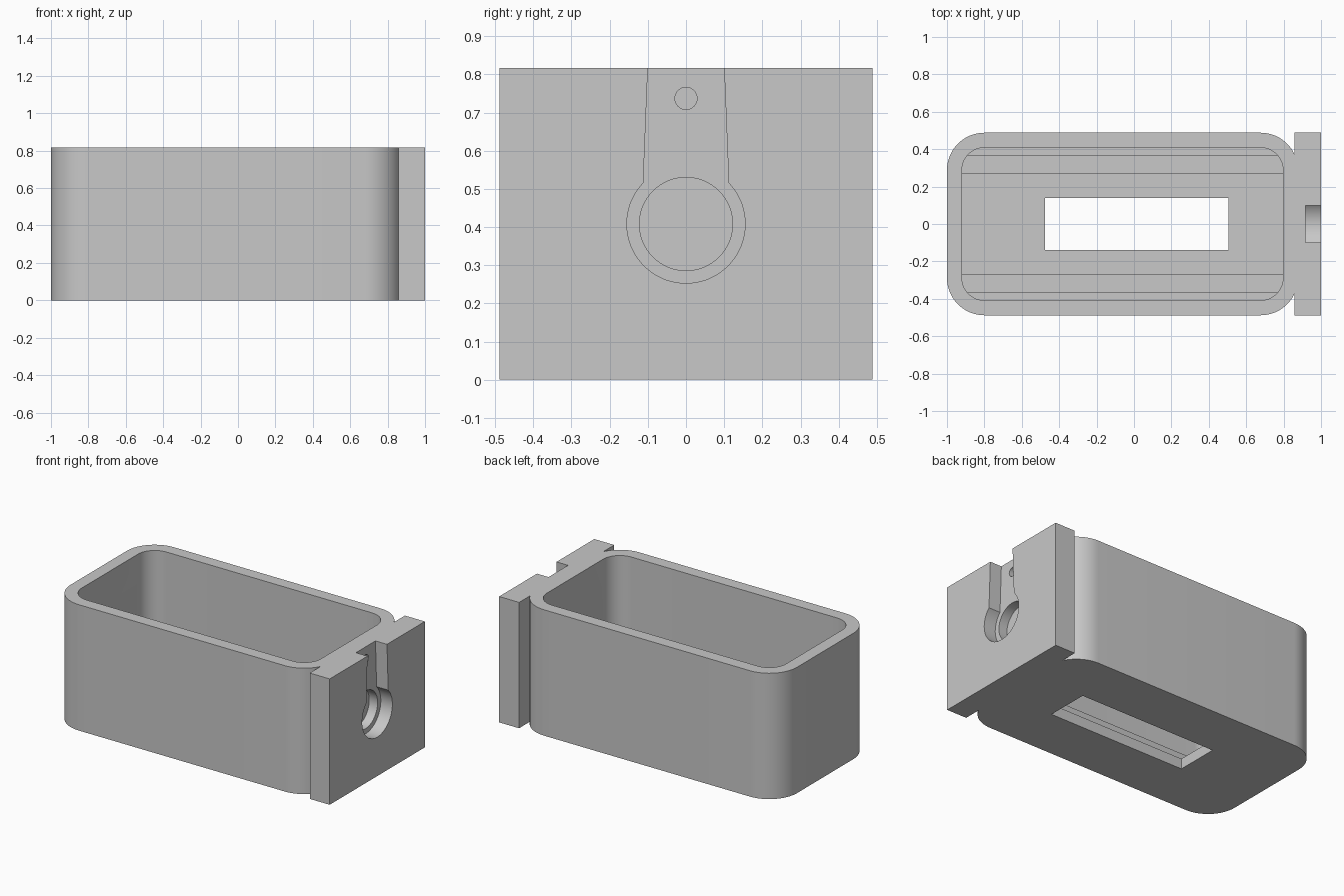
import bpy, bmesh
from math import radians, sin, cos, pi, asin, atan2

cube = bpy.data.objects.get("Cube")
if cube:
    bpy.data.objects.remove(cube, do_unlink=True)

H = 0.817           # total height
HALF_Y = 0.488      # half depth

grey = bpy.data.materials.new("plain_grey")
grey.use_nodes = True
grey.diffuse_color = (0.58, 0.58, 0.58, 1)
grey.node_tree.nodes["Principled BSDF"].inputs["Base Color"].default_value = grey.diffuse_color


def prism(name, outline, axis, low, high):
    """Extrude a 2D outline along z (outline is x, y) or along x (outline is y, z)."""
    def place(p, h):
        return (p[0], p[1], h) if axis == "z" else (h, p[0], p[1])
    bm = bmesh.new()
    face = bm.faces.new([bm.verts.new(place(p, low)) for p in outline])
    new = bmesh.ops.extrude_face_region(bm, geom=[face])["geom"]
    shift = (0, 0, high - low) if axis == "z" else (high - low, 0, 0)
    bmesh.ops.translate(bm, vec=shift, verts=[v for v in new if isinstance(v, bmesh.types.BMVert)])
    bmesh.ops.recalc_face_normals(bm, faces=bm.faces)
    mesh = bpy.data.meshes.new(name)
    bm.to_mesh(mesh)
    bm.free()
    mesh.materials.append(grey)
    obj = bpy.data.objects.new(name, mesh)
    bpy.context.collection.objects.link(obj)
    return obj


def arc(cx, cy, r, start, end, steps):
    return [(cx + r * cos(start + (end - start) * i / steps),
             cy + r * sin(start + (end - start) * i / steps)) for i in range(steps + 1)]


def circle(cx, cy, r, steps=64):
    return arc(cx, cy, r, 0, 2 * pi, steps)[:-1]


def rectangle(x0, x1, y0, y1):
    return [(x0, y0), (x1, y0), (x1, y1), (x0, y1)]


def rounded(x0, x1, y0, y1, r):
    corners = [(x1 - r, y1 - r), (x0 + r, y1 - r), (x0 + r, y0 + r), (x1 - r, y0 + r)]
    return [p for i, c in enumerate(corners) for p in arc(*c, r, i * pi / 2, (i + 1) * pi / 2, 16)]


def boolean(target, tool, operation):
    mod = target.modifiers.new(operation.lower(), "BOOLEAN")
    mod.operation, mod.object, mod.solver = operation, tool, "EXACT"
    bpy.context.view_layer.objects.active = target
    bpy.ops.object.modifier_apply(modifier=mod.name)
    bpy.data.objects.remove(tool, do_unlink=True)


# Rounded open box with its end mounting plate
box = prism("box_body", rounded(-1, 0.877, -HALF_Y, HALF_Y, 0.2), "z", 0, H)
boolean(box, prism("end_plate", rectangle(0.857, 1, -HALF_Y, HALF_Y), "z", 0, H), "UNION")

# Main cavity and the slot through the floor
FLOOR = 0.067
cavity = rounded(-0.92, 0.797, -0.408, 0.408, 0.12)
boolean(box, prism("cavity_cutter", cavity, "z", FLOOR, H + 0.1), "DIFFERENCE")
boolean(box, prism("slot_cutter", rectangle(-0.475, 0.505, -0.14, 0.14), "z", -0.1, FLOOR + 0.1), "DIFFERENCE")

# Two low rails along the floor, reaching into the end walls
for side in (-1, 1):
    low, high = sorted((side * 0.27, side * 0.365))
    boolean(box, prism("floor_rail", rectangle(-0.95, 0.83, low, high), "z", FLOOR - 0.03, 0.2), "UNION")

# Keyhole recess in the plate: tapered channel running into a round pocket
CZ, R = 0.408, 0.155
a = atan2(0.107, 0.112)
a = pi / 2 - asin(0.112 / R)
keyhole = arc(0, CZ, R, pi - a, 2 * pi + a, 56) + [(0.1, H), (0.1, H + 0.05), (-0.1, H + 0.05), (-0.1, H)]
boolean(box, prism("keyhole_cutter", keyhole, "x", 0.917, 1.1), "DIFFERENCE")

# Deeper round pocket and the small locking hole
boolean(box, prism("pocket_cutter", circle(0, CZ, 0.122), "x", 0.857, 1.1), "DIFFERENCE")
boolean(box, prism("small_hole_cutter", circle(0, 0.737, 0.029, 32), "x", 0.857, 1.1), "DIFFERENCE")

# Smooth curves, keep hard edges
bpy.ops.object.select_all(action="DESELECT")
box.select_set(True)
bpy.context.view_layer.objects.active = box
bpy.ops.object.shade_smooth_by_angle(angle=radians(30))
